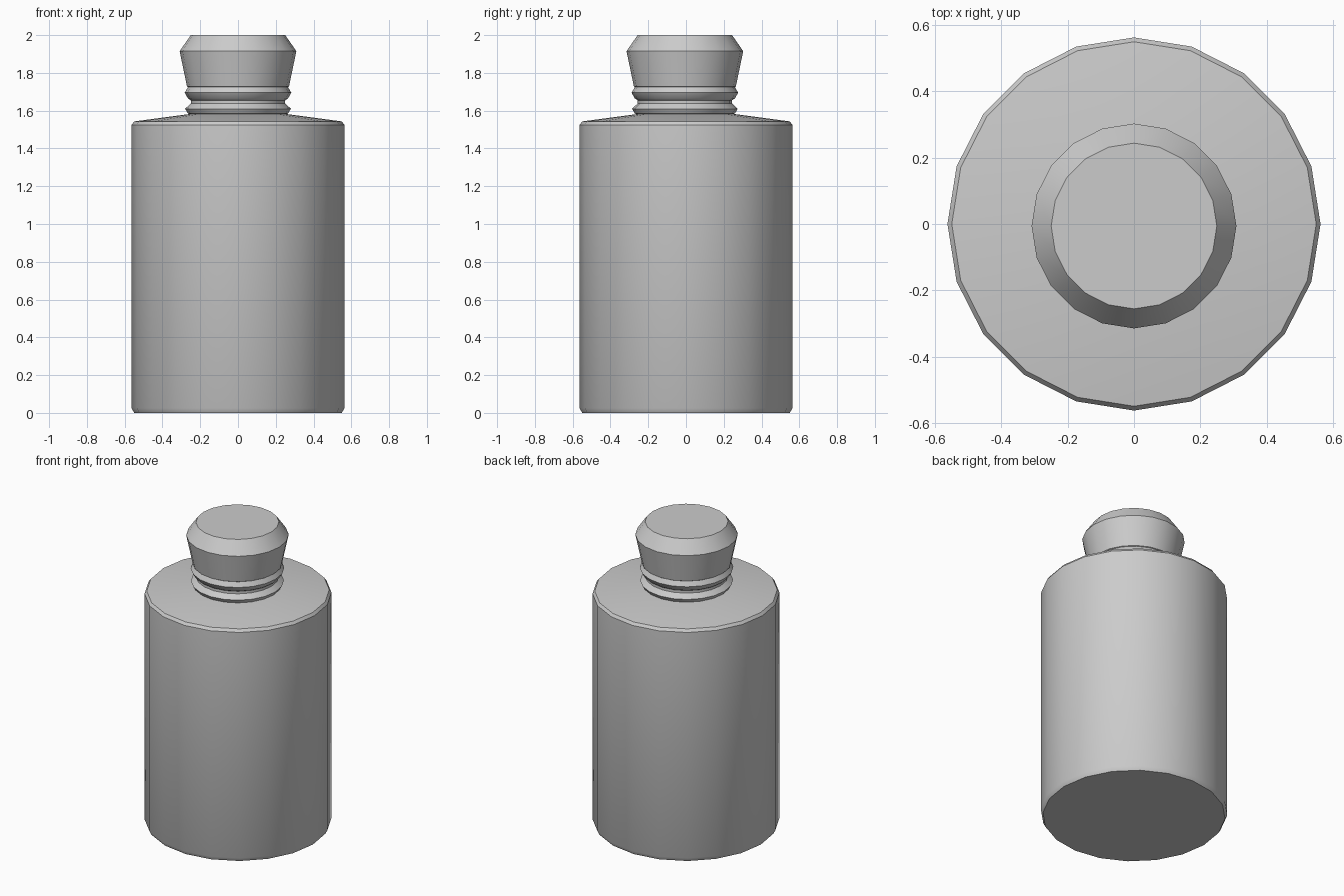
import bpy, bmesh, math

if "Cube" in bpy.data.objects:
    bpy.data.objects.remove(bpy.data.objects["Cube"])

SIDES = 20


def lathe(name, profile, y=0.0, smooth_angle=30):
    """Closed solid of revolution from (radius, height) points, bottom to top."""
    bm = bmesh.new()
    rings = []
    for r, z in profile:
        rings.append([bm.verts.new((r * math.cos(2 * math.pi * i / SIDES),
                                    y + r * math.sin(2 * math.pi * i / SIDES), z))
                      for i in range(SIDES)])
    for low, high in zip(rings, rings[1:]):
        for i in range(SIDES):
            j = (i + 1) % SIDES
            bm.faces.new((low[i], low[j], high[j], high[i]))
    bm.faces.new(rings[0][::-1])
    bm.faces.new(rings[-1])
    mesh = bpy.data.meshes.new(name)
    bm.to_mesh(mesh)
    bm.free()
    obj = bpy.data.objects.new(name, mesh)
    bpy.context.collection.objects.link(obj)
    bpy.ops.object.select_all(action='DESELECT')
    obj.select_set(True)
    bpy.context.view_layer.objects.active = obj
    bpy.ops.object.shade_smooth_by_angle(angle=math.radians(smooth_angle))
    return obj


# Bottle body with bevelled rims and a gently sloping shoulder
lathe("bottle_body", [(0.55, 0), (0.563, 0.025), (0.563, 1.525),
                      (0.55, 1.543), (0.25, 1.583)])

# Neck with two raised rings, and the flared stopper on top
lathe("neck_and_stopper", [(0.25, 1.58), (0.265, 1.585), (0.28, 1.61), (0.25, 1.638),
                           (0.25, 1.655), (0.265, 1.665), (0.282, 1.695), (0.265, 1.725),
                           (0.27, 1.728), (0.309, 1.915), (0.25, 2.0)], y=-0.006)
